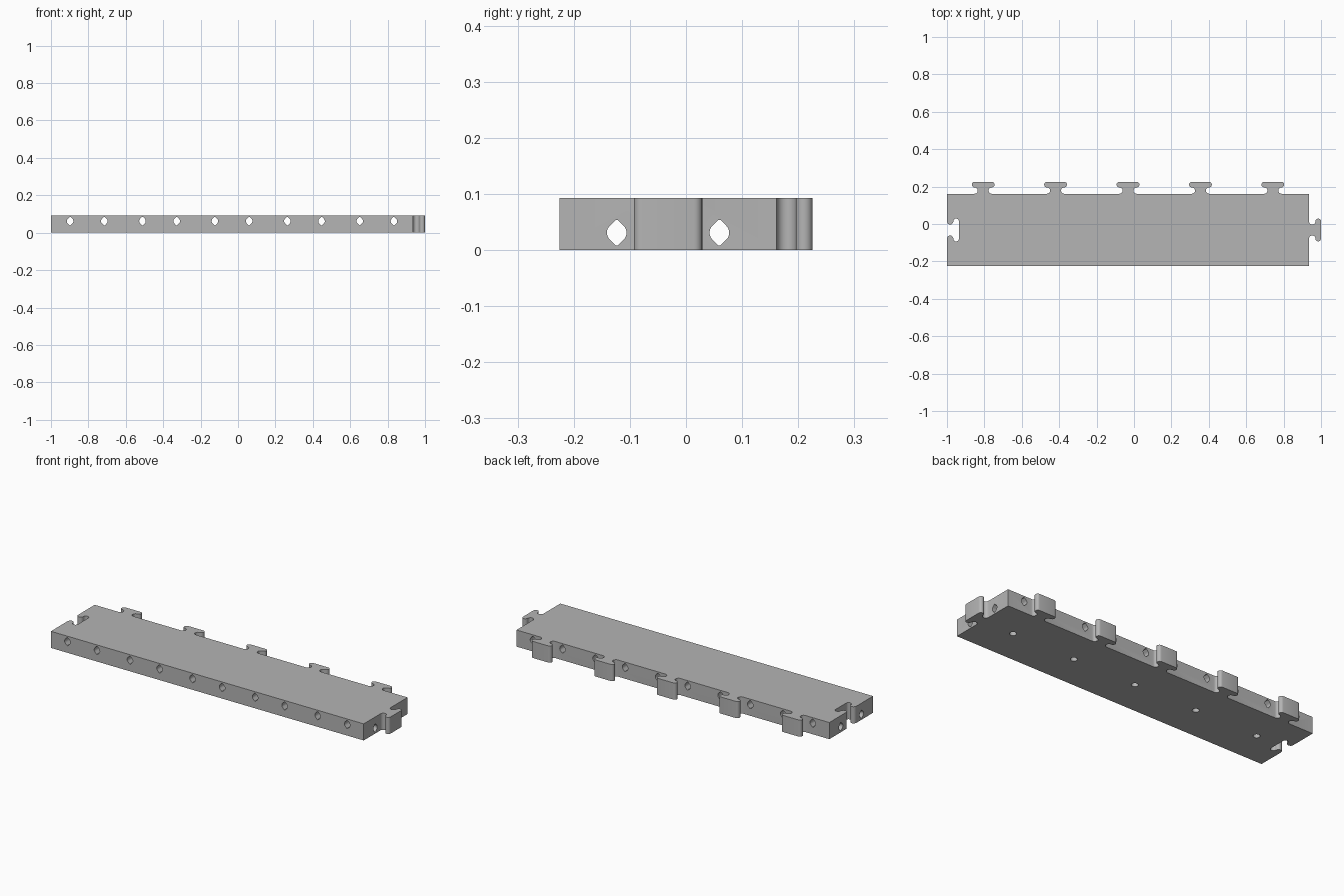
import bpy, bmesh
from math import sin, cos, pi
from mathutils import Vector

old = bpy.data.objects.get("Cube")
if old:
    bpy.data.objects.remove(old, do_unlink=True)

# Main dimensions: five square cells in a row, each with a locking tab
CELLS = 5
UNIT = 0.3872
TAB = 0.064
HEIGHT = 0.093
LEFT, RIGHT = -1.0, CELLS * UNIT - 1.0
BACK = UNIT / 2 - TAB / 2
FRONT = BACK - UNIT
MID = (FRONT + BACK) / 2
CENTRES = [LEFT + UNIT * (i + 0.5) for i in range(CELLS)]
HOLE_OFFSET = 0.0915
HOLE_R = 0.0175

grey = bpy.data.materials.new("plain grey")
grey.use_nodes = True
colour = (0.46, 0.46, 0.46, 1.0)
grey.diffuse_color = colour
grey.node_tree.nodes["Principled BSDF"].inputs["Base Color"].default_value = colour


def tab_outline(origin, along, out):
    """Rounded T-shaped tab: a round slot beside the neck, then a round-ended head."""
    arm, slot_r, head_r, steps = 0.046, 0.017, 0.015, 10
    angles = [-pi / 2 + pi * i / steps for i in range(steps + 1)]
    half = [(-arm + slot_r * cos(a), slot_r + slot_r * sin(a)) for a in angles]
    half += [(-arm - head_r * cos(a), TAB - head_r + head_r * sin(a)) for a in angles[1:]]
    profile = half + [(-s, h) for s, h in reversed(half)]
    o, d, n = Vector(origin), Vector(along), Vector(out)
    return [o + d * s + n * h for s, h in profile]


def add_prism(bm, base, sweep):
    """Sweep a closed 3D outline along a vector."""
    face = bm.faces.new([bm.verts.new(p) for p in base])
    result = bmesh.ops.extrude_face_region(bm, geom=[face])
    verts = [g for g in result["geom"] if isinstance(g, bmesh.types.BMVert)]
    bmesh.ops.translate(bm, verts=verts, vec=sweep)


def make_object(name, bm):
    bmesh.ops.recalc_face_normals(bm, faces=bm.faces[:])
    mesh = bpy.data.meshes.new(name)
    bm.to_mesh(mesh)
    bm.free()
    mesh.materials.append(grey)
    obj = bpy.data.objects.new(name, mesh)
    bpy.context.collection.objects.link(obj)
    return obj


def hole_section():
    """Round hole with a clipped 45 degree peak at top and bottom."""
    side = [-pi / 4 + pi / 2 * i / 8 for i in range(9)]
    tip = HOLE_R * 1.29
    flat = HOLE_R * 2 ** 0.5 - tip
    right = [(HOLE_R * cos(a), HOLE_R * sin(a)) for a in side]
    right = [(flat, -tip)] + right + [(flat, tip)]
    return right + [(-u, -v) for u, v in right]


# Plate outline, with tabs on the right and back and a socket on the left
outline = [Vector((LEFT, FRONT)), Vector((RIGHT, FRONT))]
outline += tab_outline((RIGHT, MID), (0, 1), (1, 0))
outline.append(Vector((RIGHT, BACK)))
for x in reversed(CENTRES):
    outline += tab_outline((x, BACK), (-1, 0), (0, 1))
outline.append(Vector((LEFT, BACK)))
outline += tab_outline((LEFT, MID), (0, -1), (1, 0))

bm = bmesh.new()
add_prism(bm, [p.to_3d() for p in outline], (0, 0, HEIGHT))
plate = make_object("interlocking_plate", bm)

# Lengthwise, crosswise and underside holes
long_bm, cross_bm, under_bm = bmesh.new(), bmesh.new(), bmesh.new()
for side in (-1, 1):
    y = MID + side * HOLE_OFFSET
    add_prism(long_bm, [(-1.2, y + u, HEIGHT / 3 + v) for u, v in hole_section()], (2.4, 0, 0))
    for c in CENTRES:
        x = c + side * HOLE_OFFSET
        add_prism(cross_bm, [(x + u, -0.4, HEIGHT * 2 / 3 + v) for u, v in hole_section()], (0, 0.8, 0))
for c in CENTRES:
    ring = [2 * pi * i / 32 for i in range(32)]
    add_prism(under_bm, [(c + HOLE_R * cos(a), MID + HOLE_R * sin(a), -0.05) for a in ring],
              (0, 0, 0.05 + HEIGHT * 0.75))

cutters = [make_object("lengthwise_holes", long_bm),
           make_object("crosswise_holes", cross_bm),
           make_object("underside_holes", under_bm)]
for cutter in cutters:
    cutter.hide_render = True
    mod = plate.modifiers.new(cutter.name, 'BOOLEAN')
    mod.operation = 'DIFFERENCE'
    mod.solver = 'EXACT'
    mod.object = cutter

# Bake the cuts, then remove the cutters
bpy.context.view_layer.update()
graph = bpy.context.evaluated_depsgraph_get()
cut_mesh = bpy.data.meshes.new_from_object(plate.evaluated_get(graph))
plate.modifiers.clear()
plate.data = cut_mesh
for cutter in cutters:
    bpy.data.objects.remove(cutter, do_unlink=True)

# Smooth the rounded walls and keep the corners crisp
for obj in bpy.context.selected_objects:
    obj.select_set(False)
plate.select_set(True)
bpy.context.view_layer.objects.active = plate
bpy.ops.object.shade_smooth_by_angle(angle=pi / 6)
